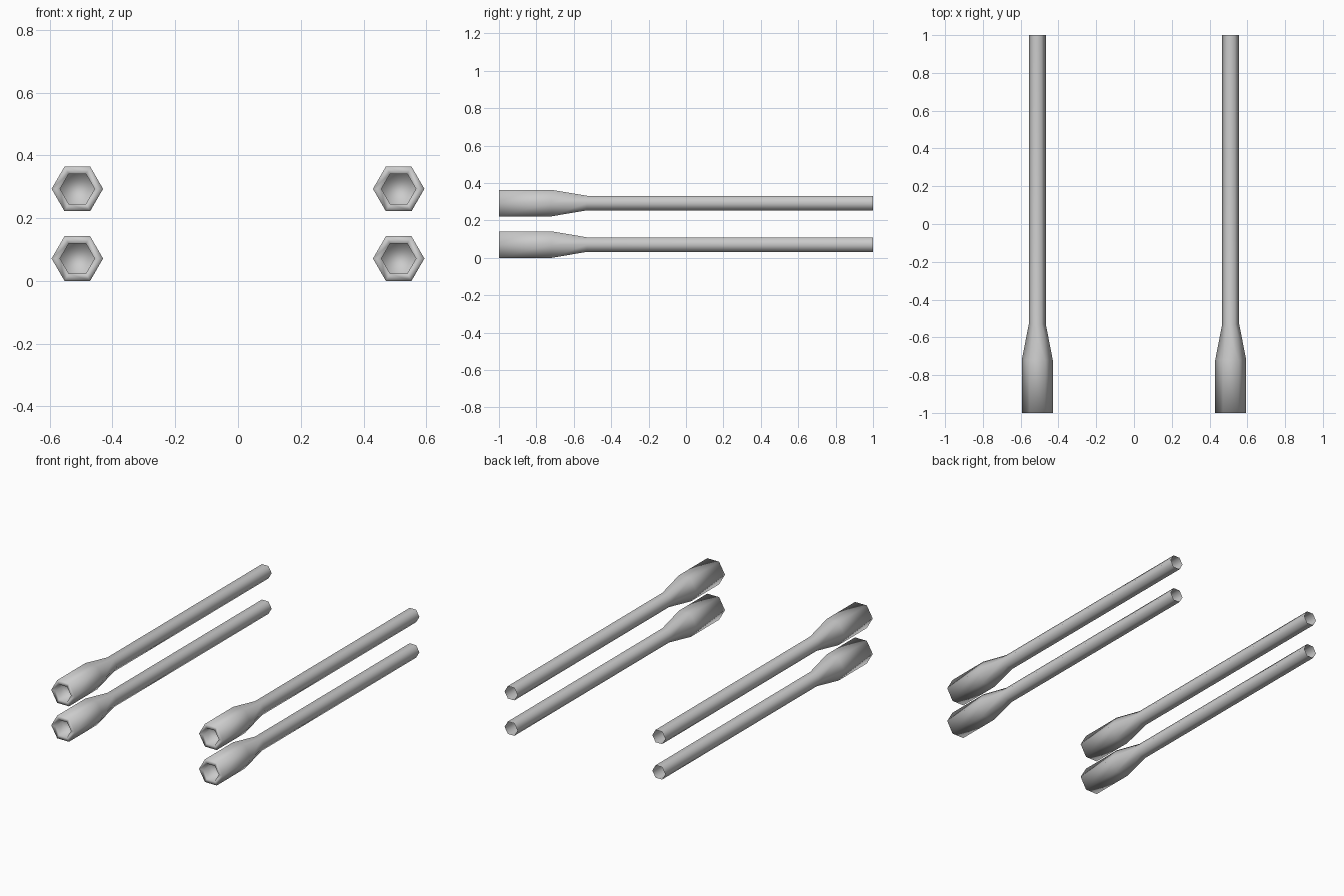
import bpy, bmesh, math

if "Cube" in bpy.data.objects:
    bpy.data.objects.remove(bpy.data.objects["Cube"])

# (y, radius) profile: recess floor, recess lip, outer rim, grip, taper, open tail
PROFILE = [(-0.93, 0.055), (-1.0, 0.055), (-1.0, 0.082),
           (-0.72, 0.082), (-0.53, 0.045), (1.0, 0.045)]
SIDES = 6


def make_tube(name, x, z):
    bm = bmesh.new()
    rings = []
    for y, r in PROFILE:
        rings.append([bm.verts.new((r * math.cos(2 * math.pi * i / SIDES), y,
                                    r * math.sin(2 * math.pi * i / SIDES)))
                      for i in range(SIDES)])
    for a, b in zip(rings, rings[1:]):
        for i in range(SIDES):
            j = (i + 1) % SIDES
            bm.faces.new((a[i], b[i], b[j], a[j]))
    # floor of the socket recess
    bm.faces.new(rings[0])
    bmesh.ops.recalc_face_normals(bm, faces=bm.faces)
    # outward check on a shaft face
    f = max(bm.faces, key=lambda q: q.calc_center_median().y)
    c = f.calc_center_median()
    if f.normal.x * c.x + f.normal.z * c.z < 0:
        bmesh.ops.reverse_faces(bm, faces=bm.faces)
    for f in bm.faces:
        f.smooth = True
    me = bpy.data.meshes.new(name)
    bm.to_mesh(me)
    bm.free()
    ob = bpy.data.objects.new(name, me)
    ob.location = (x, 0, z)
    bpy.context.collection.objects.link(ob)


# two stacked tubes on each side
for side, x in (("left", -0.512), ("right", 0.512)):
    for level, z in (("lower", 0.071), ("upper", 0.293)):
        make_tube(f"{side}_{level}_tube", x, z)
